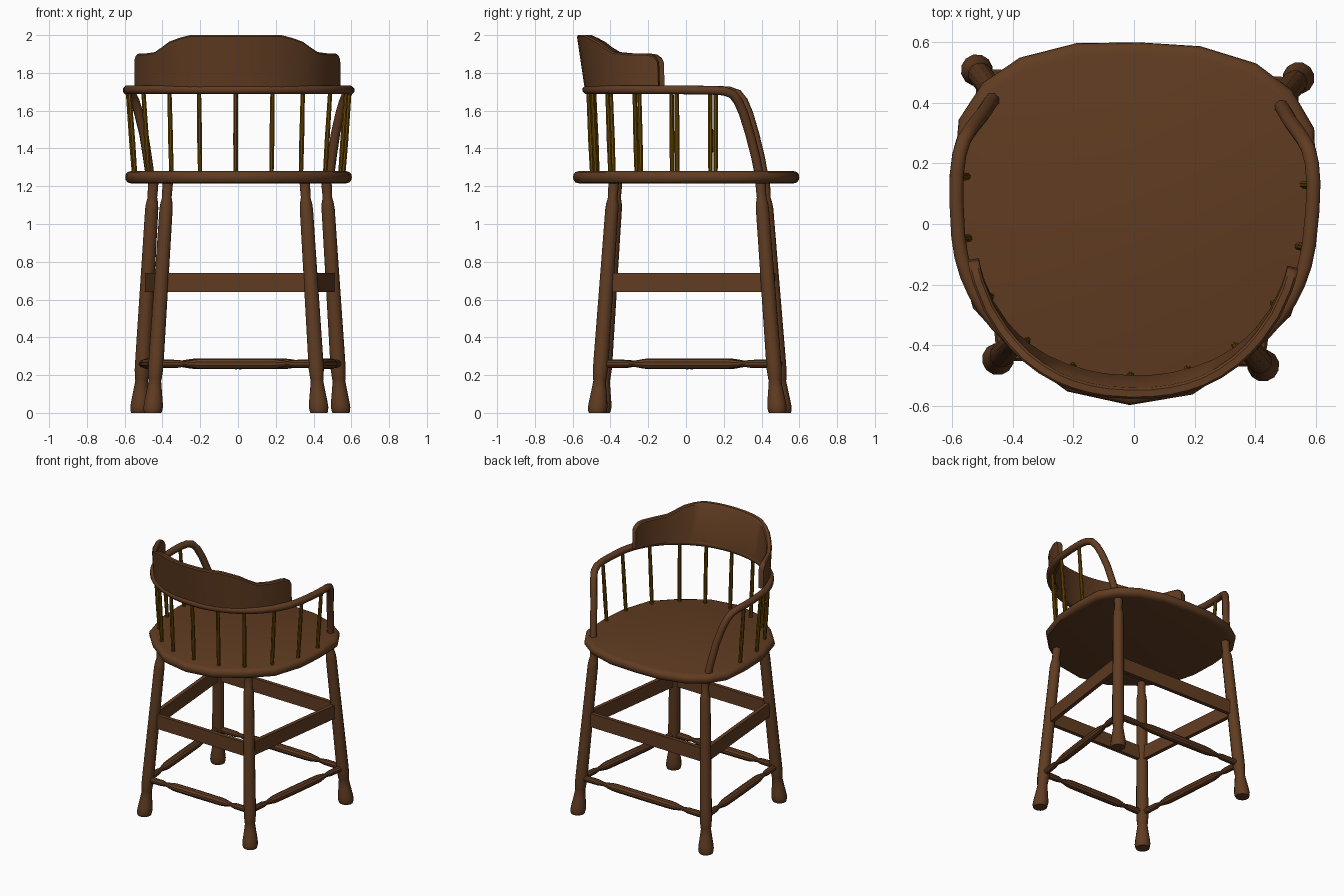
import bpy, math
from mathutils import Vector, Matrix

if "Cube" in bpy.data.objects:
    bpy.data.objects.remove(bpy.data.objects["Cube"])

ROT = Matrix.Rotation(math.radians(-1.4), 4, 'Z')   # whole chair is turned slightly


def material(name, col):
    m = bpy.data.materials.new(name)
    m.diffuse_color = (*col, 1)
    m.use_nodes = True
    m.node_tree.nodes["Principled BSDF"].inputs["Base Color"].default_value = m.diffuse_color
    return m


BROWN = material("walnut brown", (0.118, 0.045, 0.0155))
GOLD = material("dark golden brown", (0.133, 0.060, 0.001))


def make(name, rings, mat, angle=35):
    """Skin a list of equal closed rings and cap both ends."""
    n = len(rings[0])
    verts = [ROT @ Vector(p) for r in rings for p in r]
    faces = [(i * n + j, i * n + (j + 1) % n, (i + 1) * n + (j + 1) % n, (i + 1) * n + j)
             for i in range(len(rings) - 1) for j in range(n)]
    faces += [tuple(reversed(range(n))), tuple(range((len(rings) - 1) * n, len(rings) * n))]
    me = bpy.data.meshes.new(name)
    me.from_pydata(verts, [], faces)
    me.materials.append(mat)
    ob = bpy.data.objects.new(name, me)
    bpy.context.collection.objects.link(ob)
    bpy.ops.object.select_all(action='DESELECT')
    ob.select_set(True)
    bpy.context.view_layer.objects.active = ob
    bpy.ops.object.mode_set(mode='EDIT')
    bpy.ops.mesh.select_all(action='SELECT')
    bpy.ops.mesh.normals_make_consistent(inside=False)
    bpy.ops.object.mode_set(mode='OBJECT')
    bpy.ops.object.shade_smooth_by_angle(angle=math.radians(angle))
    return ob


def circle(c, u, v, r, n):
    return [c + (u * math.cos(a) + v * math.sin(a)) * r
            for a in (2 * math.pi * (k + .5) / n for k in range(n))]


def turned(name, p0, p1, profile, n, mat, level=False):
    """Turned rod from p0 to p1; profile is (fraction, radius)."""
    p0, p1 = Vector(p0), Vector(p1)
    u, v = Vector((1, 0, 0)), Vector((0, 1, 0))
    if not level:
        d = (p1 - p0).normalized()
        ref = Vector((0, 0, 1)) if abs(d.z) < .9 else Vector((0, 1, 0))
        u = d.cross(ref).normalized()
        v = d.cross(u)
    return make(name, [circle(p0.lerp(p1, f), u, v, r, n) for f, r in profile], mat)


def oval(t, a, b, power=2.2):
    """Point on the horseshoe plan; t = 0 is the middle of the back."""
    s, c, e = math.sin(t), math.cos(t), 2 / power
    return Vector((math.copysign(a * abs(s) ** e, s), -b * abs(c) ** e, 0))


# seat with rounded rim
half = [(.205, .592), (.39, .54), (.51, .455), (.587, .33), (.6, .12), (.588, -.08),
        (.525, -.29), (.395, -.425), (.207, -.558)]
outline = [(0, .60)] + half + [(0, -.598)] + [(-x, y) for x, y in reversed(half)]
rim = [(.035, 1.214), (.012, 1.22), (.002, 1.234), (0, 1.248), (.002, 1.262), (.012, 1.275), (.035, 1.281)]
make("seat", [[(x * (1 - i / .6), y * (1 - i / .6), z) for x, y in outline] for i, z in rim], BROWN, 40)

# legs
TOP = 1.23
leg_prof = [(0, .046), (.01, .05), (.03, .053), (.06, .050), (.12, .041), (.17, .034), (.178, .036),
            (.23, .041), (.3, .041), (.9, .037), (1.08, .036), (1.11, .033), (1.14, .026), (1.19, .028), (TOP, .028)]
corners = {"front_right": (1, -1), "back_right": (1, 1), "back_left": (-1, 1), "front_left": (-1, -1)}


def leg_at(corner, z):
    sx, sy = corner
    b, t = ((.533, .497), (.458, .405)) if sy > 0 else ((.440, -.459), (.362, -.373))
    f = z / TOP
    return Vector((sx * (b[0] + (t[0] - b[0]) * f), b[1] + (t[1] - b[1]) * f, z))


for nm, c in corners.items():
    turned(nm + "_leg", leg_at(c, 0), leg_at(c, TOP), [(z / TOP, r) for z, r in leg_prof], 12, BROWN, True)

# turned lower stretchers and flat upper rails on all four sides
st_prof = [(0, .02), (.06, .022), (.14, .021), (.18, .014), (.25, .026), (.28, .028), (.5, .029),
           (.72, .028), (.75, .026), (.82, .014), (.86, .021), (.94, .022), (1, .02)]
cs = list(corners.values())
for i, side in enumerate(("right", "rear", "left", "front")):
    a, b = cs[i], cs[(i + 1) % 4]
    turned(side + "_stretcher", leg_at(a, .26), leg_at(b, .26), st_prof, 10, BROWN)
    p, q = leg_at(a, .69), leg_at(b, .69)
    w = (q - p).cross(Vector((0, 0, 1))).normalized() * .014
    h = Vector((0, 0, .05))
    make(side + "_flat_rail", [[e - w - h, e + w - h, e + w + h, e - w + h] for e in (p, q)], BROWN)

# bent arm rail, from seat round the back to seat
arm = [(.475, .402, 1.25), (.490, .38, 1.36), (.508, .35, 1.48), (.533, .318, 1.585), (.553, .29, 1.65),
       (.570, .26, 1.688), (.582, .215, 1.704), (.589, .15, 1.708), (.588, .06, 1.709)]
path = [Vector(p) for p in arm]
for k in range(25):
    path.append(oval(math.radians(84 - 7 * k), .582, .524, 2.04) + Vector((0, 0, 1.711)))
path += [Vector((-x, y, z)) for x, y, z in reversed(arm)]
rings = []
for i, p in enumerate(path):
    d = (path[min(i + 1, len(path) - 1)] - path[max(i - 1, 0)]).normalized()
    inward = Vector((-p.x, -p.y, 0))
    u = (inward - d * inward.dot(d)).normalized()
    rings.append(circle(p, u, d.cross(u), .025, 8))
make("arm_rail", rings, BROWN, 50)

# spindles between seat and rail
for i, (x, y) in enumerate([(0, -.497), (.189, -.473), (.343, -.392), (.467, -.25), (.543, -.06), (.554, .143)]):
    for s in ((1, -1) if x else (1,)):
        k = 1.03 if y < -.3 else 1.06
        top = (s * x * k, y * (1.04 if y < 0 else 1), 1.71)
        turned("spindle_%d_%s" % (i, "right" if s > 0 else "left"), (s * x, y, 1.26), top,
               [(0, .012), (.4, .014), (1, .012)], 8, GOLD)

# curved crest board with stepped top, leaning back
heights = [(0, 2.0), (24, 2.0), (31, 1.985), (38, 1.965), (44, 1.935), (50, 1.91), (60, 1.903),
           (70, 1.903), (74, 1.897), (76.5, 1.88), (77.5, 1.86)]


def crest_top(deg):
    for (a, za), (b, zb) in zip(heights, heights[1:]):
        if deg <= b:
            return za + (zb - za) * (deg - a) / (b - a)
    return heights[-1][1]


stops = [0, 6, 12, 18] + [a for a, _ in heights[1:]]
rings = []
for deg in [-a for a in reversed(stops[1:])] + stops:
    t = math.radians(deg)
    p = oval(t, .539, .52)
    tan = oval(t + .01, .539, .52) - oval(t - .01, .539, .52)
    nrm = Vector((tan.y, -tan.x, 0)).normalized() * .0185
    zt = crest_top(abs(deg))

    def at(off, z):
        return p + nrm * off + Vector((0, -.04 * (z - 1.73) / .27 * math.cos(t), z))
    rings.append([at(-1, 1.715), at(1, 1.715), at(1, zt - .008), at(.6, zt), at(-.6, zt), at(-1, zt - .008)])
make("crest_board", rings, BROWN, 40)
